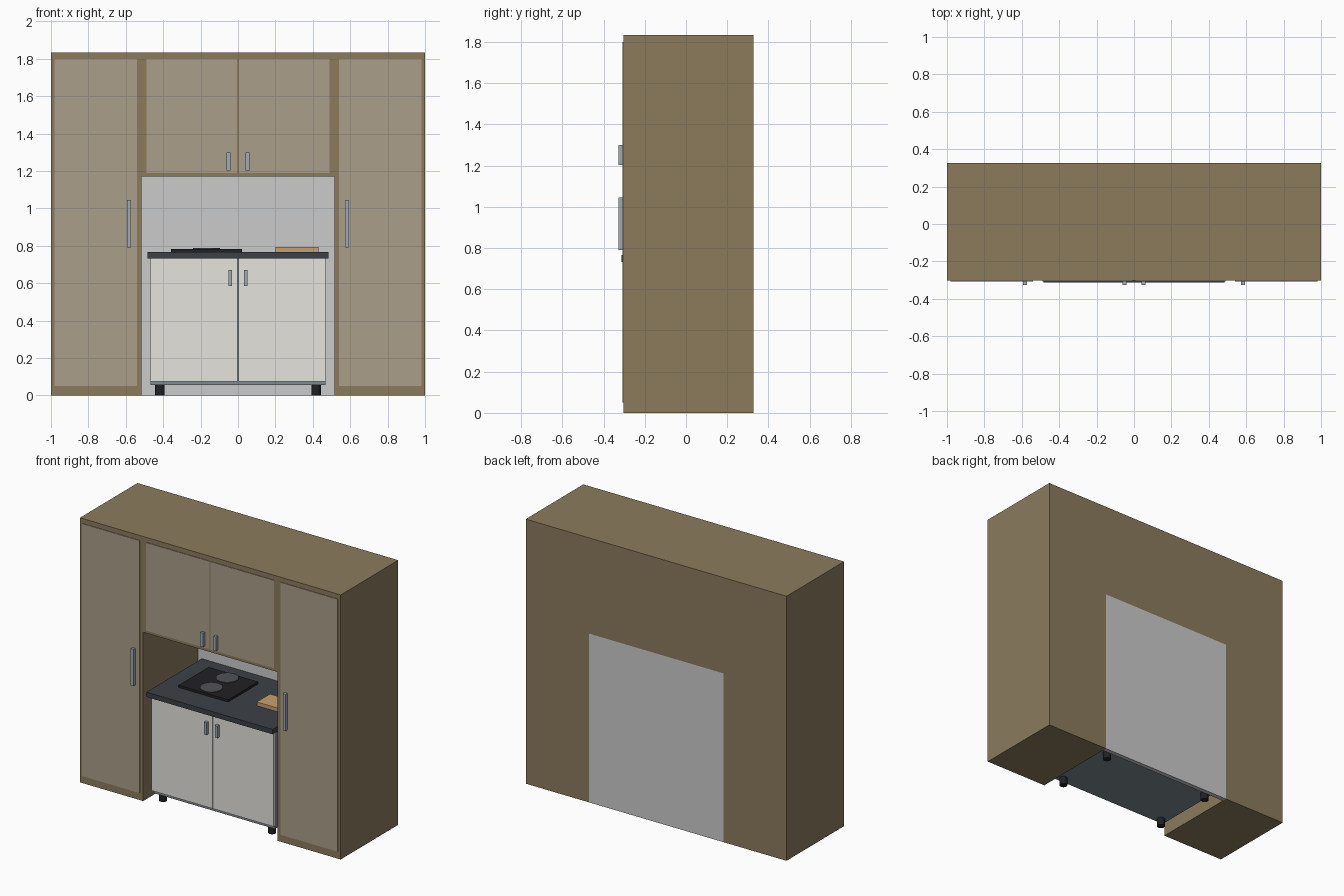
import bpy, bmesh

if "Cube" in bpy.data.objects:
    bpy.data.objects.remove(bpy.data.objects["Cube"])

def mat(name, r, g, b):
    m = bpy.data.materials.new(name)
    m.diffuse_color = (*[(c / 255) ** 2.2 for c in (r, g, b)], 1)
    m.use_nodes = True
    m.node_tree.nodes["Principled BSDF"].inputs["Base Color"].default_value = m.diffuse_color
    return m

WOOD = mat("wood", 138, 122, 93)
PANEL = mat("door_wood", 168, 157, 136)
WHITE = mat("off_white", 228, 227, 220)
STEEL = mat("steel", 160, 168, 176)
CARCASS = mat("blue_grey", 125, 138, 146)
STONE = mat("dark_stone", 62, 66, 71)
BLACK = mat("black", 38, 38, 40)
BURNER = mat("burner_grey", 82, 83, 86)
BOARD = mat("board_wood", 200, 160, 110)
GREY = mat("splash_grey", 190, 190, 190)

def finish(name, bm, material):
    bmesh.ops.recalc_face_normals(bm, faces=bm.faces)
    me = bpy.data.meshes.new(name)
    bm.to_mesh(me)
    bm.free()
    me.materials.append(material)
    ob = bpy.data.objects.new(name, me)
    bpy.context.collection.objects.link(ob)
    return ob

def box(name, x, y, z, material):
    bm = bmesh.new()
    bmesh.ops.create_cube(bm, size=1)
    for v in bm.verts:
        v.co = [a + (b - a) * (c + 0.5) for (a, b), c in zip((x, y, z), v.co)]
    return finish(name, bm, material)

def mirrored_box(name, x, y, z, material):
    box(name + "_right", x, y, z, material)
    box(name + "_left", (-x[1], -x[0]), y, z, material)

def disc(name, x, y, z0, z1, r, material, sides=32):
    bpy.ops.mesh.primitive_cylinder_add(vertices=sides, radius=r, depth=z1 - z0,
                                        location=(x, y, (z0 + z1) / 2))
    ob = bpy.context.object
    ob.name = name
    ob.data.materials.append(material)
    bpy.ops.object.shade_smooth_by_angle()

FRONT, BACK, TOP = -0.303, 0.327, 1.834
SPLASH = 0.295

# Surround: arch profile extruded through its depth
bm = bmesh.new()
arch = [(-1, 0), (-0.515, 0), (-0.515, 1.17), (0.515, 1.17),
        (0.515, 0), (1, 0), (1, TOP), (-1, TOP)]
face = bm.faces.new([bm.verts.new((x, FRONT, z)) for x, z in arch])
ext = bmesh.ops.extrude_face_region(bm, geom=[face], use_keep_orig=True)
bmesh.ops.translate(bm, vec=(0, BACK - FRONT, 0),
                    verts=[g for g in ext["geom"] if isinstance(g, bmesh.types.BMVert)])
finish("surround", bm, WOOD)

# Back panel closing the niche
box("back_panel", (-0.515, 0.515), (SPLASH, BACK), (0, 1.17), GREY)

# Tall and upper doors with handles
door_y, handle_y = (-0.307, -0.300), (-0.327, -0.306)
mirrored_box("tall_door", (0.54, 0.98), door_y, (0.05, 1.80), PANEL)
mirrored_box("upper_door", (0.005, 0.49), door_y, (1.19, 1.80), PANEL)
mirrored_box("tall_handle", (0.573, 0.594), handle_y, (0.79, 1.045), STEEL)
mirrored_box("upper_handle", (0.040, 0.061), handle_y, (1.203, 1.30), STEEL)

# Base cabinet, doors, handles
box("base_cabinet", (-0.468, 0.468), (-0.265, SPLASH), (0.055, 0.733), CARCASS)
mirrored_box("base_door", (0.002, 0.468), (-0.277, -0.265), (0.075, 0.733), WHITE)
mirrored_box("base_handle", (0.032, 0.052), (-0.300, -0.276), (0.585, 0.67), STEEL)

# Feet
for i, (sx, sy) in enumerate([(-1, -1), (1, -1), (-1, 1), (1, 1)]):
    disc(f"foot_{i + 1}", sx * 0.418, sy * 0.223, 0, 0.056, 0.0255, BLACK, 16)

# Worktop, hob, burners, chopping board
box("worktop", (-0.484, 0.484), (-0.312, SPLASH), (0.733, 0.767), STONE)
box("hob", (-0.358, 0.022), (-0.14, 0.19), (0.767, 0.783), BLACK)
for n, y in (("front", -0.052), ("rear", 0.122)):
    disc(f"{n}_burner", -0.168, y, 0.782, 0.787, 0.072, BURNER)
box("chopping_board", (0.20, 0.43), (-0.08, 0.065), (0.767, 0.793), BOARD)
